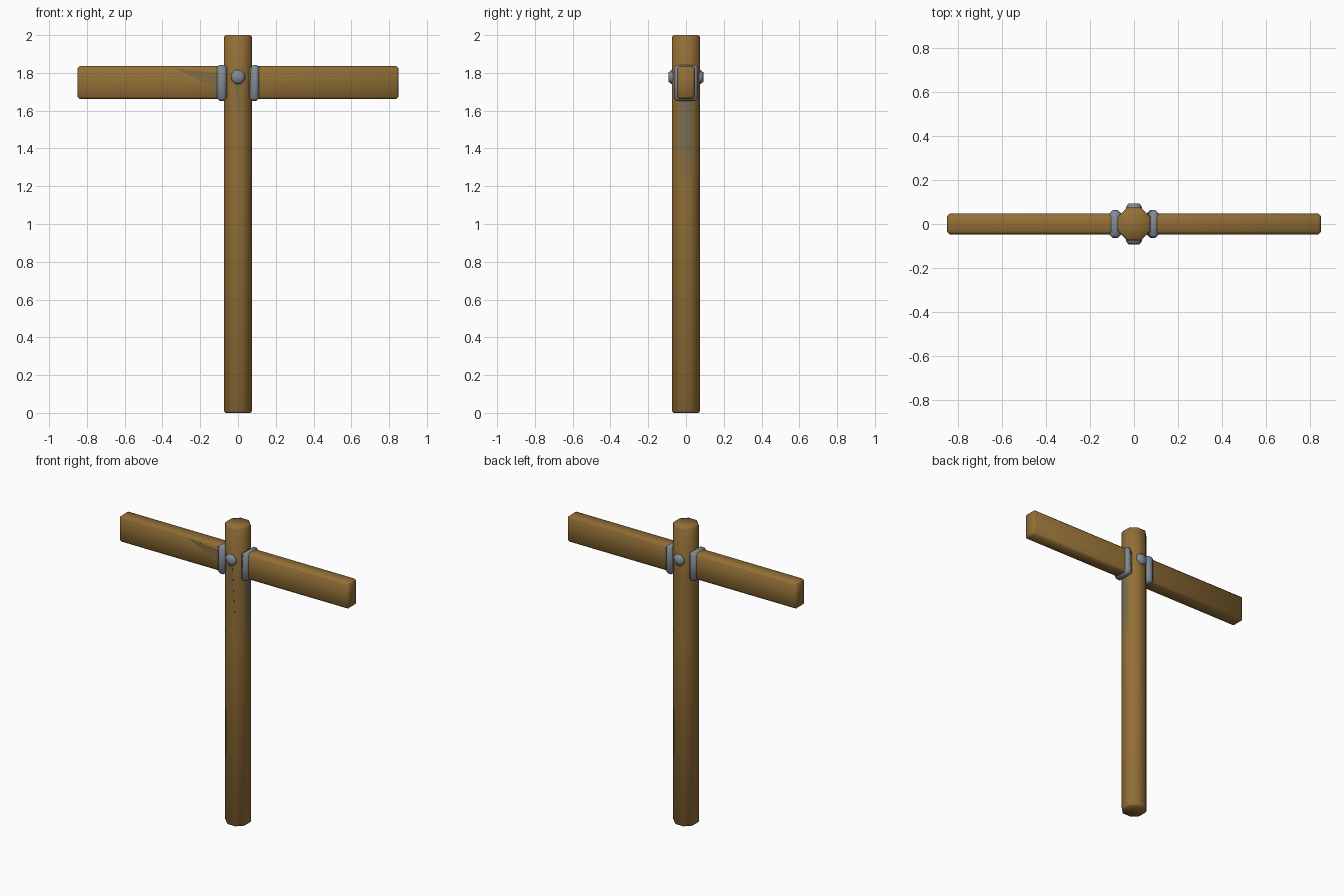
import bpy, bmesh, math
from mathutils import Matrix, Vector

if "Cube" in bpy.data.objects:
    bpy.data.objects.remove(bpy.data.objects["Cube"])


def material(name, rgb):
    m = bpy.data.materials.new(name)
    m.diffuse_color = (*rgb, 1)
    m.use_nodes = True
    m.node_tree.nodes["Principled BSDF"].inputs["Base Color"].default_value = m.diffuse_color
    return m


wood = material("brown wood", (0.29, 0.16, 0.038))
metal = material("grey metal", (0.22, 0.26, 0.30))
stain = material("weathered wood", (0.19, 0.155, 0.085))
pale_stain = material("lightly weathered wood", (0.235, 0.15, 0.058))


def finish(name, bm, mats, angle=60):
    bmesh.ops.recalc_face_normals(bm, faces=bm.faces)
    me = bpy.data.meshes.new(name)
    bm.to_mesh(me)
    bm.free()
    for m in mats:
        me.materials.append(m)
    ob = bpy.data.objects.new(name, me)
    bpy.context.collection.objects.link(ob)
    bpy.ops.object.select_all(action='DESELECT')
    ob.select_set(True)
    bpy.context.view_layer.objects.active = ob
    bpy.ops.object.shade_smooth_by_angle(angle=math.radians(angle))
    return ob


def box(lo, hi, bevel):
    bm = bmesh.new()
    lo, hi = Vector(lo), Vector(hi)
    bmesh.ops.create_cube(bm, size=1)
    for v in bm.verts:
        v.co = (lo + hi) / 2 + v.co * (hi - lo)
    bmesh.ops.bevel(bm, geom=bm.edges[:], offset=bevel, segments=1,
                    affect='EDGES', profile=0.5)
    return bm


def lathe(profile, sides):
    """Closed solid from (radius, height) rings, flats facing the axes."""
    bm = bmesh.new()
    rings = []
    for r, h in profile:
        rings.append([bm.verts.new((r * math.cos((i + .5) * math.tau / sides),
                                    r * math.sin((i + .5) * math.tau / sides), h))
                      for i in range(sides)])
    for a, b in zip(rings, rings[1:]):
        for i in range(sides):
            j = (i + 1) % sides
            bm.faces.new((a[i], a[j], b[j], b[i]))
    bm.faces.new(rings[0][::-1])
    bm.faces.new(rings[-1])
    return bm


# Octagonal post, weathered below the bracket on its +x flat
R = 0.08
post = lathe([(R - .008, 0), (R, .01), (R, 1.25), (R, 1.38), (R, 1.66),
              (R, 1.99), (R - .008, 2)], 8)
bmesh.ops.recalc_face_normals(post, faces=post.faces)
for f in post.faces:
    z = f.calc_center_median().z
    if f.normal.x > .95 and 1.25 < z < 1.66:
        f.material_index = 1 if z > 1.38 else 2
finish("post", post, [wood, stain, pale_stain])

# Cross beam
finish("cross_beam", box((-.85, -.047, 1.662), (.85, .047, 1.836), .012), [wood], 50)

# Metal brackets wrapped round the beam beside the post
for side, label in ((-1, "left"), (1, "right")):
    bm = box((.06, -.063, 1.652), (.112, .063, 1.842), .014)
    for v in bm.verts:
        if side > 0 and v.co.x < .09 and v.co.z > 1.75:
            v.co.x += .008
        v.co.x *= side
    finish(label + "_bracket", bm, [metal], 50)

# Bolt heads on the front and back of the post
for side, label in ((-1, "front"), (1, "back")):
    bm = lathe([(.034, .05), (.040, .066), (.040, .078), (.026, .093)], 8)
    bm.transform(Matrix.Translation((0, 0, 1.778)) @
                 Matrix.Rotation(-side * math.pi / 2, 4, 'X'))
    finish(label + "_bolt", bm, [metal], 50)


def plate(name, points, y, mat):
    bm = bmesh.new()
    f = bm.faces.new([bm.verts.new((x, y, z)) for x, z in points])
    ext = bmesh.ops.extrude_face_region(bm, geom=[f])
    for v in ext["geom"]:
        if isinstance(v, bmesh.types.BMVert):
            v.co.y += .002
    finish(name, bm, [mat], 30)


# Thin weathering streaks on the front of the beam and post
plate("beam_streak", [(-.33, 1.822), (-.112, 1.80), (-.112, 1.715)], -.048, pale_stain)
plate("post_streak", [(-.02, 1.74), (.012, 1.74), (.03, 1.40), (.018, 1.50)],
      -.0747, pale_stain)
